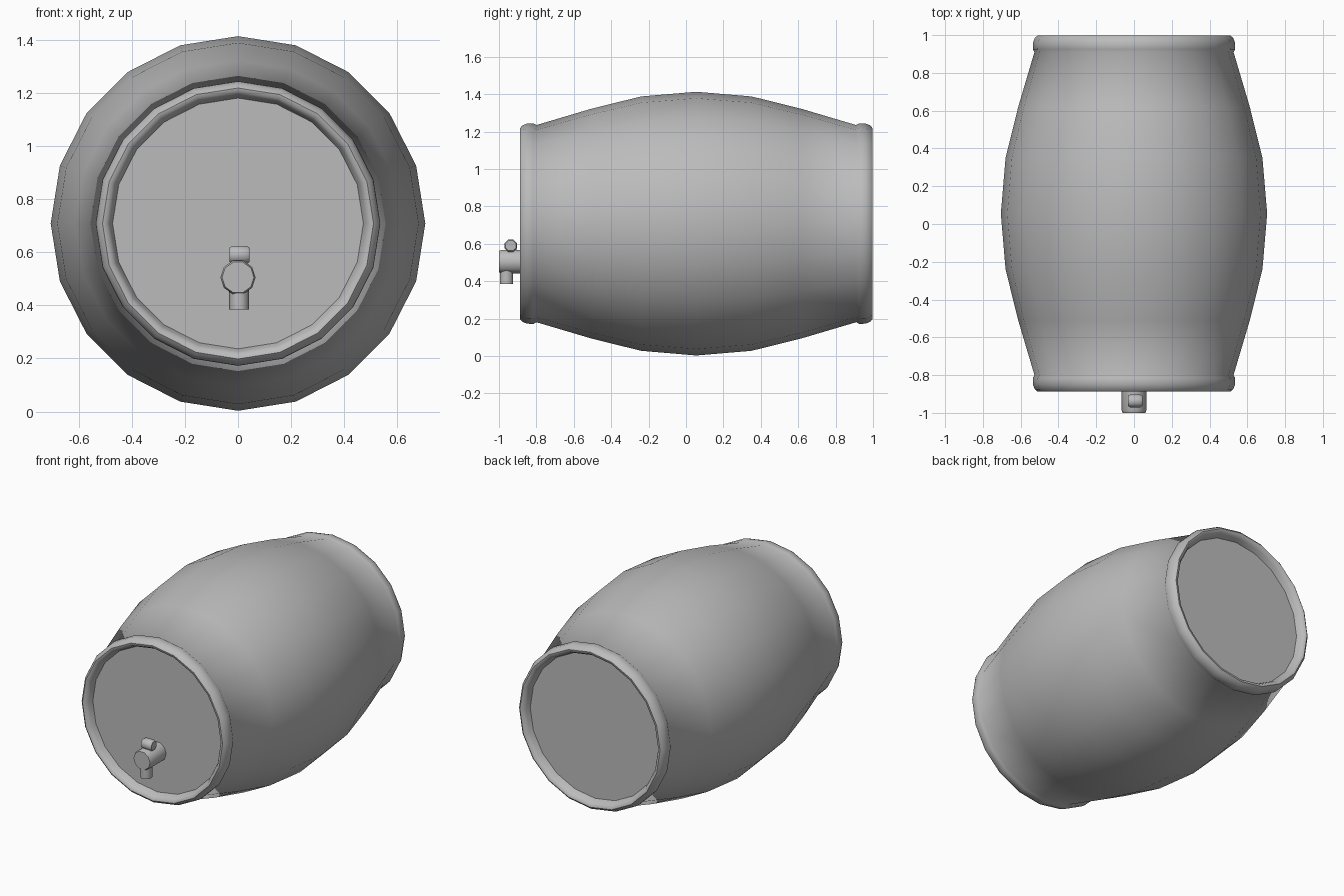
import bpy, bmesh, math
from mathutils import Matrix, Vector

cube = bpy.data.objects.get("Cube")
if cube:
    bpy.data.objects.remove(cube)

grey = bpy.data.materials.new("plain grey")
grey.use_nodes = True
colour = (0.5, 0.5, 0.5, 1)
grey.diffuse_color = colour
grey.node_tree.nodes["Principled BSDF"].inputs["Base Color"].default_value = colour


def lathe(name, profile, sides, centre, axis, turn=0.0, angle=50):
    """Revolve (radius, distance) points about an axis through centre, capping both ends."""
    bm = bmesh.new()
    rings = []
    for r, d in profile:
        rings.append([bm.verts.new((r * math.cos(a), r * math.sin(a), d))
                      for a in (turn + math.tau * i / sides for i in range(sides))])
    for low, high in zip(rings, rings[1:]):
        for i in range(sides):
            j = (i + 1) % sides
            bm.faces.new((low[i], low[j], high[j], high[i]))
    bm.faces.new(rings[0][::-1])
    bm.faces.new(rings[-1])
    spin = Vector((0, 0, 1)).rotation_difference(Vector(axis)).to_matrix().to_4x4()
    bm.transform(Matrix.Translation(centre) @ spin)
    bmesh.ops.recalc_face_normals(bm, faces=bm.faces)
    mesh = bpy.data.meshes.new(name)
    bm.to_mesh(mesh)
    bm.free()
    mesh.materials.append(grey)
    obj = bpy.data.objects.new(name, mesh)
    bpy.context.collection.objects.link(obj)
    bpy.ops.object.select_all(action="DESELECT")
    obj.select_set(True)
    bpy.context.view_layer.objects.active = obj
    bpy.ops.object.shade_smooth_by_angle(angle=math.radians(angle))
    return obj


# Barrel: bulging staves, rounded rims and recessed lids, mirrored about the middle
half = [(0.68, 0.295), (0.613, 0.565), (0.527, 0.855), (0.536, 0.87), (0.535, 0.905),
        (0.525, 0.93), (0.51, 0.943), (0.495, 0.94), (0.482, 0.92), (0.472, 0.89)]
profile = [(r, -d) for r, d in reversed(half)] + [(0.705, 0)] + half
lathe("barrel", profile, 20, (0, 0.055, 0.708), (0, 1, 0))

# Tap: body, spout, stem and cross handle
lathe("tap_body", [(0.066, -0.84), (0.066, -0.985), (0.06, -1.0)], 10,
      (0, 0, 0.505), (0, 1, 0))
lathe("tap_spout", [(0.037, 0.385), (0.037, 0.48)], 10, (0.004, -0.96, 0), (0, 0, 1))
lathe("tap_stem", [(0.026, 0.54), (0.03, 0.59)], 8, (0.005, -0.935, 0), (0, 0, 1))
lathe("tap_handle", [(0.029, -0.038), (0.036, -0.028), (0.036, 0.028), (0.029, 0.038)], 8,
      (0.006, -0.937, 0.59), (1, 0, 0), math.pi / 8)
